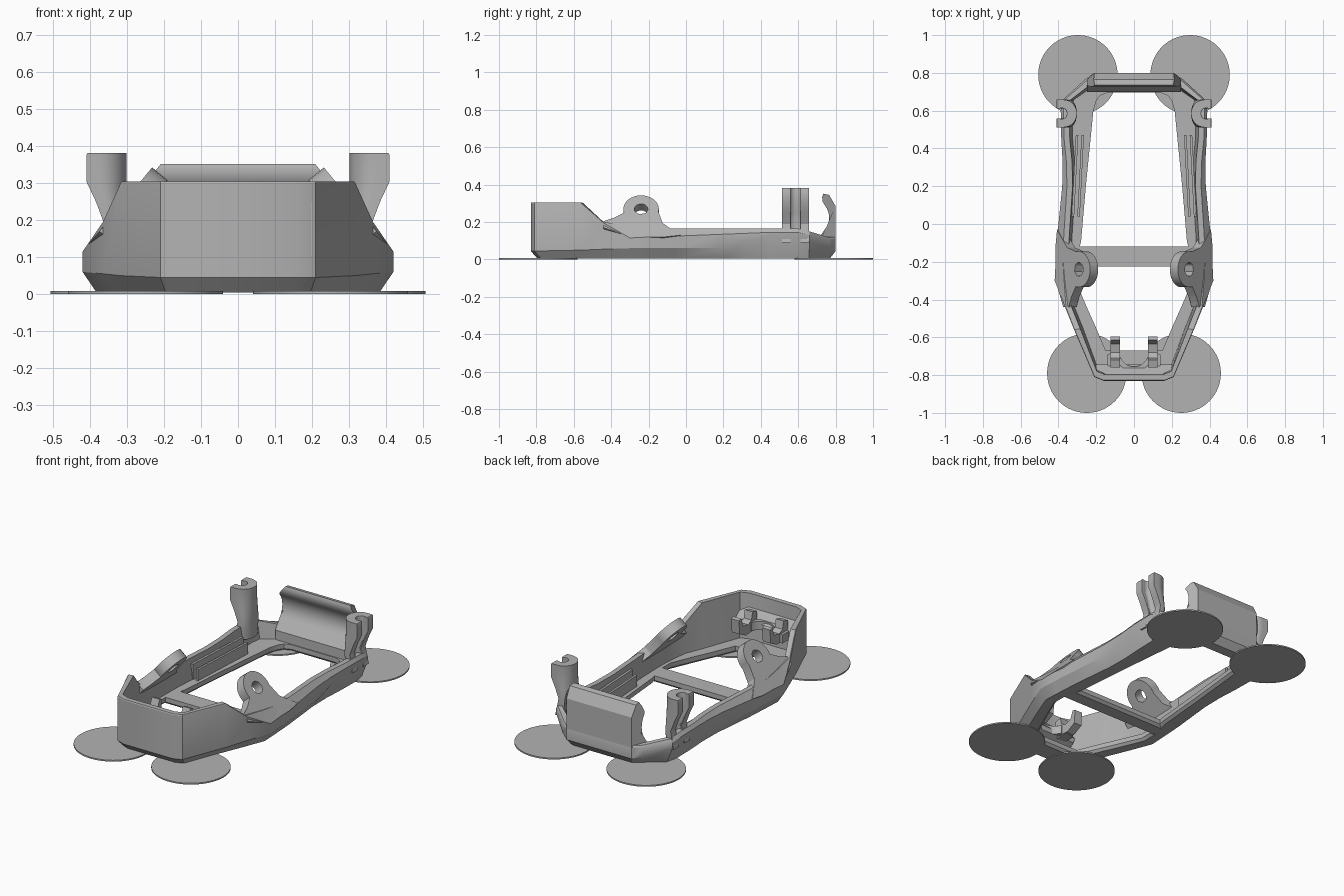
import bpy, bmesh
from math import sin, cos, radians, pi
from mathutils import Vector

if "Cube" in bpy.data.objects:
    bpy.data.objects.remove(bpy.data.objects["Cube"])

GREY = (0.45, 0.45, 0.45, 1)
mat = bpy.data.materials.new("plain_grey")
mat.use_nodes = True
mat.diffuse_color = GREY
mat.node_tree.nodes["Principled BSDF"].inputs["Base Color"].default_value = GREY


def loft(name, rings, closed=False, mirror=False):
    """Skin a list of equal-length point rings; cap the ends unless closed."""
    bm = bmesh.new()
    rows = [[bm.verts.new(p) for p in ring] for ring in rings]
    n = len(rows[0])
    for k in range(len(rows) - (0 if closed else 1)):
        a, b = rows[k], rows[(k + 1) % len(rows)]
        for i in range(n):
            j = (i + 1) % n
            bm.faces.new((a[i], a[j], b[j], b[i]))
    if not closed:
        bm.faces.new(rows[0])
        bm.faces.new(rows[-1])
    bmesh.ops.recalc_face_normals(bm, faces=bm.faces)
    mesh = bpy.data.meshes.new(name)
    bm.to_mesh(mesh)
    bm.free()
    mesh.materials.append(mat)
    ob = bpy.data.objects.new(name, mesh)
    bpy.context.collection.objects.link(ob)
    bpy.ops.object.select_all(action='DESELECT')
    ob.select_set(True)
    bpy.context.view_layer.objects.active = ob
    bpy.ops.object.shade_smooth_by_angle(angle=radians(30))
    if mirror:
        mod = ob.modifiers.new("mirror", 'MIRROR')
        mod.use_bisect_axis[0] = False
        mod.use_mirror_merge = False
    return ob


def slab(name, outline, z0, z1, **kw):
    return loft(name, [[(x, y, z) for x, y in outline] for z in (z0, z1)], **kw)


def side_cut(name, profile, x0, x1, **kw):
    return loft(name, [[(x, y, z) for y, z in profile] for x in (x0, x1)], **kw)


def arc(cx, cy, r, a0, a1, n):
    return [(cx + r * cos(radians(a0 + (a1 - a0) * i / n)),
             cy + r * sin(radians(a0 + (a1 - a0) * i / n))) for i in range(n + 1)]


# Body frame: outer point, opening point, chamfer heights, rim height, rim inset
FLOOR, RIM = 0.045, 0.03
stations = [
    ((.16, -.83), (.12, -.67), .045, .30, .305, .003),
    ((.21, -.81), (.15, -.67), .045, .30, .305, .003),
    ((.317, -.56), (.205, -.54), .05, .30, .305, .003),
    ((.365, -.44), (.25, -.44), .055, .195, .20, .005),
    ((.42, -.30), (.31, -.30), .06, .115, .18, .05),
    ((.415, -.20), (.31, -.22), .06, .12, .17, .04),
    ((.405, -.05), (.28, -.09), .06, .125, .165, .035),
    ((.38, .20), (.255, .20), .06, .135, .165, .025),
    ((.378, .33), (.242, .33), .10, .14, .165, .02),
    ((.385, .45), (.23, .45), .135, .145, .165, .015),
    ((.388, .60), (.215, .60), .14, .145, .165, .015),
    ((.375, .66), (.20, .65), .10, .13, .15, .01),
    ((.26, .765), (.18, .68), .06, .11, .12, .01),
    ((.21, .80), (.14, .695), .045, .11, .12, .005),
]


def section(outer, opening, zl, zm, zt, a):
    o, i = Vector(outer), Vector(opening)
    reach = (i - o).length
    u = (i - o) / reach
    foot = min(a + RIM + .015, reach - .02)
    steps = [(.038, .004), (0, zl), (0, zm), (a, zt), (a + RIM, zt),
             (foot, FLOOR), (reach, FLOOR), (reach, .018), (reach - .015, .004)]
    return [(*(o + u * d), z) for d, z in steps]


half = [section(*s) for s in stations]
other = [[(-x, y, z) for x, y, z in ring] for ring in reversed(half)]
loft("body_frame", half + other, closed=True)

# Cross bar between the two openings
side_cut("cross_bar", [(-.225, .018), (-.21, .004), (-.135, .004), (-.12, .018),
                       (-.12, .045), (-.225, .045)], -.32, .32)

# Sloped lugs with a pin hole, lying on the plane of the side chamfer
base = Vector((.42, 0, .115))
up, out = Vector((-.637, 0, .771)), Vector((.771, 0, .637))
centre = Vector((-.24, .20))
lug = [(-.07, .155), (-.09, .17), (-.125, .195)]
lug = [(y, (z - .115) / up.z) for y, z in lug]
lug += arc(-.24, .20, .095, -12, 195, 18)
lug += [(y, (z - .115) / up.z) for y, z in
        [(-.37, .23), (-.40, .215), (-.44, .205), (-.44, .17), (-.30, .12), (-.12, .12), (-.03, .13)]]


def on_plane(p, depth):
    return base + up * p.y + Vector((0, p.x, 0)) - out * depth


rings = []
for p in map(Vector, lug):
    hole = centre + (p - centre).normalized() * .036
    rings.append([on_plane(p, 0), on_plane(hole, 0), on_plane(hole, .055), on_plane(p, .055)])
loft("pin_lug", rings, closed=True, mirror=True)

# Rear posts with an outward slot, narrowing towards the frame
post = ([(.41, .658)] + arc(.375, .585, .073, 90, 270, 16) + [(.41, .512), (.41, .558)]
        + arc(.385, .585, .03, 300, 60, 12) + [(.41, .612)])
levels = [(.09, .75), (.15, .62), (.19, .55), (.25, .76), (.305, 1), (.375, 1), (.382, .97)]
loft("slotted_post", [[(.302 + (x - .302) * k, y, z) for x, y in post] for z, k in levels],
     mirror=True)

# Rear wall with a hooked top and hollowed inner side
rear = ([(.80, .045), (.80, .285), (.765, .345), (.735, .352), (.728, .335), (.73, .31)]
        + arc(.66, .225, .105, 40, -40, 8) + [(.70, .10), (.70, .045)])
loft("rear_wall", [[(s * (.25 - max(0, z - .30) * .8 - max(0, y - .765) * 1.15), y, z)
                    for y, z in rear] for s in (-1, 1)])

# Guide strips along the inner ledge
for name, shift, top in (("guide_strip_outer", .012, .135), ("guide_strip_inner", -.018, .11)):
    slab(name, [(.305 + shift, .04), (.318 + shift, .04), (.296 + shift, .47),
                (.283 + shift, .47)], .04, top, mirror=True)

# Front clip: wedge on the wall, curved saddle and two hooks
loft("clip_wedge", [[(s * w, y, z) for w, y, z in
                     ((.20, -.815, .25), (.20, -.745, .17), (.19, -.745, .14), (.20, -.815, .10))]
                    for s in (-1, 1)])
saddle = arc(0, -.68, .10, 200, 340, 16) + arc(0, -.68, .075, 340, 200, 16)
slab("clip_saddle", saddle, .14, .19)
hook = [(-.76, .14), (-.66, .13), (-.60, .16), (-.595, .24), (-.615, .245), (-.635, .195),
        (-.68, .185), (-.71, .20), (-.72, .245), (-.76, .235)]
side_cut("clip_hook", hook, .075, .125, mirror=True)
slab("clip_foot", [(.08, -.76), (.14, -.75), (.14, -.69), (.08, -.67)], .13, .18, mirror=True)

# Flat round pads under the corners
for name, x, y in (("front_pad", .25, -.79), ("rear_pad", .297, .79)):
    slab(name, arc(x, y, .21, 0, 354.375, 63), 0, .008, mirror=True)
